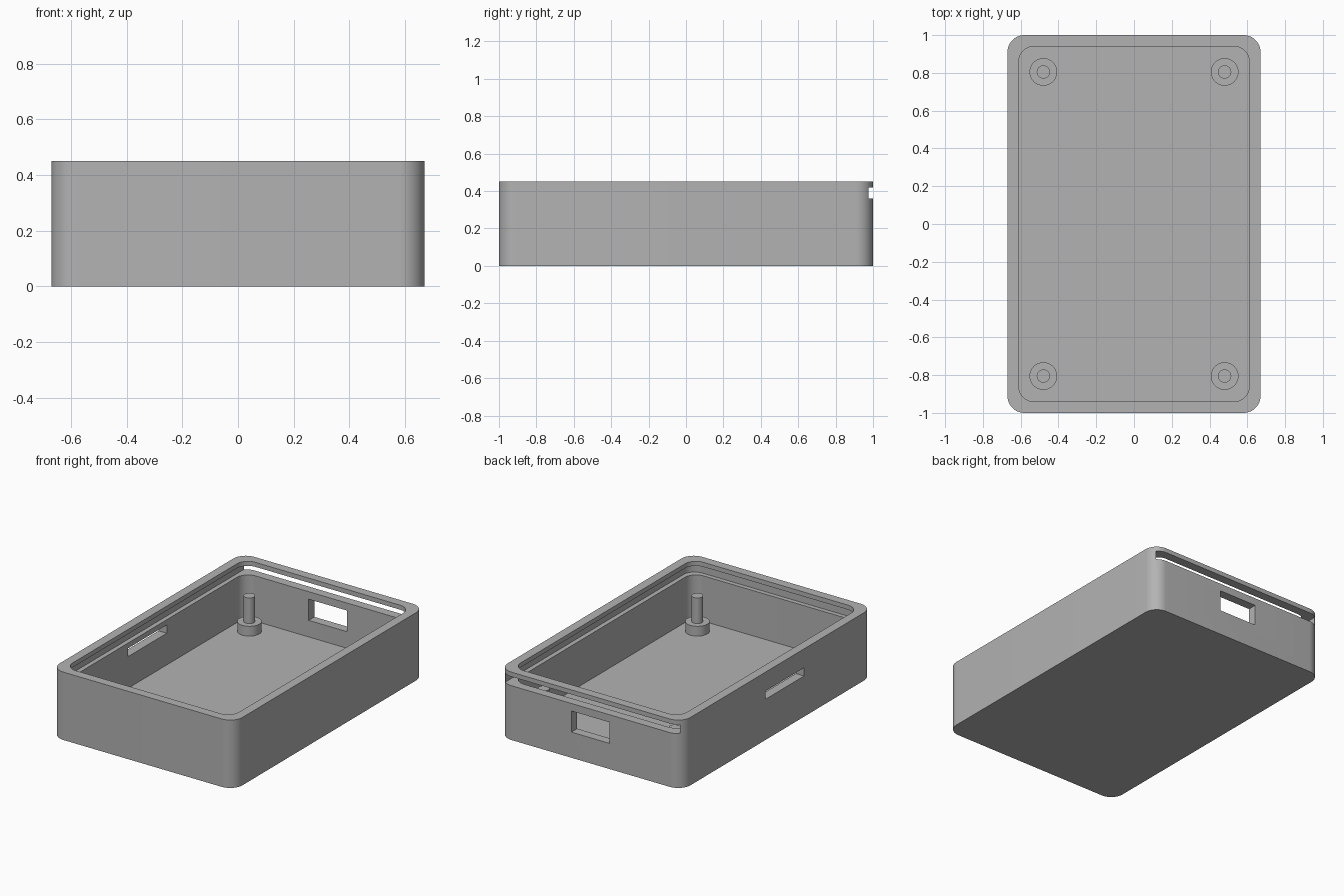
import bpy, bmesh, math

if "Cube" in bpy.data.objects:
    bpy.data.objects.remove(bpy.data.objects["Cube"], do_unlink=True)

grey = bpy.data.materials.new("plain_grey")
colour = (0.45, 0.45, 0.45, 1)
grey.use_nodes = True
grey.diffuse_color = colour
grey.node_tree.nodes["Principled BSDF"].inputs["Base Color"].default_value = colour


def prism(name, x, y, z, radius=0, steps=12):
    """Upright block between the given ranges, with rounded vertical edges."""
    bm = bmesh.new()
    ring = []
    corners = [(x[1], y[1], -1, -1), (x[0], y[1], 1, -1),
               (x[0], y[0], 1, 1), (x[1], y[0], -1, 1)]
    for i, (cx, cy, sx, sy) in enumerate(corners):
        count = steps if radius else 0
        for k in range(count + 1):
            a = math.pi / 2 * (i + k / max(count, 1))
            ring.append(bm.verts.new((cx + radius * (sx + math.cos(a)),
                                      cy + radius * (sy + math.sin(a)), z[0])))
    base = bm.faces.new(ring)
    top = bmesh.ops.extrude_face_region(bm, geom=[base])
    verts = [g for g in top["geom"] if isinstance(g, bmesh.types.BMVert)]
    bmesh.ops.translate(bm, verts=verts, vec=(0, 0, z[1] - z[0]))
    bmesh.ops.recalc_face_normals(bm, faces=bm.faces)
    mesh = bpy.data.meshes.new(name)
    bm.to_mesh(mesh)
    bm.free()
    mesh.materials.append(grey)
    obj = bpy.data.objects.new(name, mesh)
    bpy.context.collection.objects.link(obj)
    return obj


def smooth(obj):
    bpy.ops.object.select_all(action="DESELECT")
    obj.select_set(True)
    bpy.context.view_layer.objects.active = obj
    bpy.ops.object.shade_smooth_by_angle(angle=math.radians(30))


def cut(target, cutter):
    cutter.hide_render = True
    mod = target.modifiers.new("cut", "BOOLEAN")
    mod.operation = "DIFFERENCE"
    mod.solver = "EXACT"
    mod.object = cutter
    bpy.ops.object.select_all(action="DESELECT")
    target.select_set(True)
    bpy.context.view_layer.objects.active = target
    bpy.ops.object.modifier_apply(modifier=mod.name)
    bpy.data.objects.remove(cutter, do_unlink=True)


# Tray with its cavity, sliding lid groove and two wall openings
tray = prism("tray", (-0.67, 0.67), (-1, 1), (0, 0.45), 0.09)
cut(tray, prism("cavity", (-0.61, 0.61), (-0.94, 0.94), (0.06, 0.6), 0.08))
cut(tray, prism("lid_groove", (-0.64, 0.64), (-0.97, 1.3), (0.36, 0.42), 0.08))
cut(tray, prism("back_port", (-0.14, 0.14), (0.8, 1.2), (0.17, 0.31)))
cut(tray, prism("side_port", (-0.8, -0.5), (-0.28, 0.125), (0.27, 0.325)))
smooth(tray)

# Corner standoffs, each a wide foot with a slim pin
for side, sx in (("right", -1), ("left", 1)):
    for end, sy in (("front", -1), ("back", 1)):
        for part, r, height in (("foot", 0.073, 0.125), ("pin", 0.035, 0.295)):
            bpy.ops.mesh.primitive_cylinder_add(
                vertices=40, radius=r, depth=height - 0.05,
                location=(sx * 0.48, sy * 0.805, (height + 0.05) / 2))
            post = bpy.context.object
            post.name = f"{end}_{side}_standoff_{part}"
            post.data.materials.append(grey)
            smooth(post)
